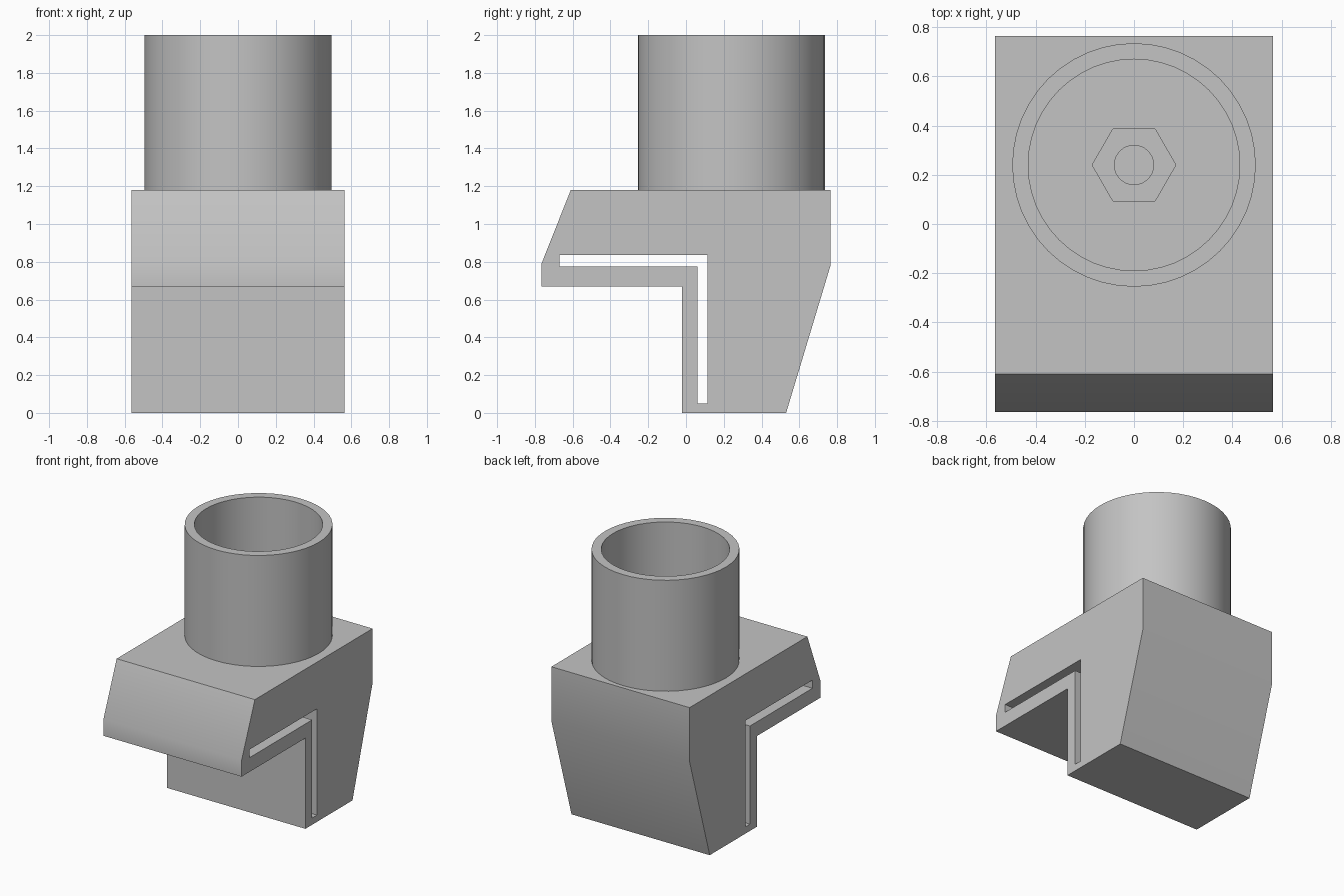
import bpy, bmesh, math
from mathutils import Vector

cube = bpy.data.objects.get("Cube")
if cube:
    bpy.data.objects.remove(cube, do_unlink=True)

HALF_W = 0.565                      # half width of the clamp block
AXIS_Y = 0.24                       # centre line of the socket
BLOCK_TOP, TOP = 1.18, 2.0

grey = bpy.data.materials.new("light grey plastic")
grey.use_nodes = True
grey.diffuse_color = (0.55, 0.55, 0.55, 1)
grey.node_tree.nodes["Principled BSDF"].inputs["Base Color"].default_value = grey.diffuse_color


def add_object(name, bm):
    bmesh.ops.recalc_face_normals(bm, faces=bm.faces)
    mesh = bpy.data.meshes.new(name)
    bm.to_mesh(mesh)
    bm.free()
    mesh.materials.append(grey)
    obj = bpy.data.objects.new(name, mesh)
    bpy.context.collection.objects.link(obj)
    return obj


def prism(name, points, direction):
    """Solid made by sweeping a closed outline along a direction."""
    bm = bmesh.new()
    face = bm.faces.new([bm.verts.new(p) for p in points])
    swept = bmesh.ops.extrude_face_region(bm, geom=[face], use_keep_orig=True)
    verts = [g for g in swept["geom"] if isinstance(g, bmesh.types.BMVert)]
    bmesh.ops.translate(bm, verts=verts, vec=direction)
    return add_object(name, bm)


def side_prism(name, outline, half):
    return prism(name, [(-half, y, z) for y, z in outline], Vector((2 * half, 0, 0)))


def circle(radius, sides, z):
    return [(radius * math.cos(math.tau * i / sides),
             AXIS_Y + radius * math.sin(math.tau * i / sides), z) for i in range(sides)]


def cut(target, cutter):
    cutter.hide_render = True
    mod = target.modifiers.new("cut", "BOOLEAN")
    mod.object, mod.operation, mod.solver = cutter, "DIFFERENCE", "EXACT"
    bpy.context.view_layer.objects.active = target
    bpy.ops.object.modifier_apply(modifier=mod.name)
    bpy.data.objects.remove(cutter, do_unlink=True)


def smooth(obj):
    bpy.ops.object.select_all(action="DESELECT")
    obj.select_set(True)
    bpy.context.view_layer.objects.active = obj
    bpy.ops.object.shade_smooth_by_angle(angle=math.radians(30))


# Clamp block: side outline swept across the width
block = side_prism("clamp_block", [
    (-0.02, 0), (0.53, 0), (0.765, 0.78), (0.765, BLOCK_TOP), (-0.61, BLOCK_TOP),
    (-0.765, 0.79), (-0.765, 0.67), (-0.02, 0.67)], HALF_W)

# L-shaped slot running through the full width
cut(block, side_prism("slot_cutter", [
    (0.06, 0.05), (0.115, 0.05), (0.115, 0.835), (-0.67, 0.835),
    (-0.67, 0.775), (0.06, 0.775)], HALF_W + 0.1))

# Hexagonal nut pocket and blind screw hole in the socket floor
for name, radius, sides, floor in (("nut_pocket_cutter", 0.17, 6, 1.0),
                                   ("screw_hole_cutter", 0.08, 32, 0.6)):
    cut(block, prism(name, circle(radius, sides, floor), Vector((0, 0, BLOCK_TOP + 0.1 - floor))))
smooth(block)

# Round socket tube
tube = prism("socket_tube", circle(0.495, 48, BLOCK_TOP), Vector((0, 0, TOP - BLOCK_TOP)))
cut(tube, prism("bore_cutter", circle(0.43, 48, BLOCK_TOP - 0.1), Vector((0, 0, TOP - BLOCK_TOP + 0.2))))
smooth(tube)
